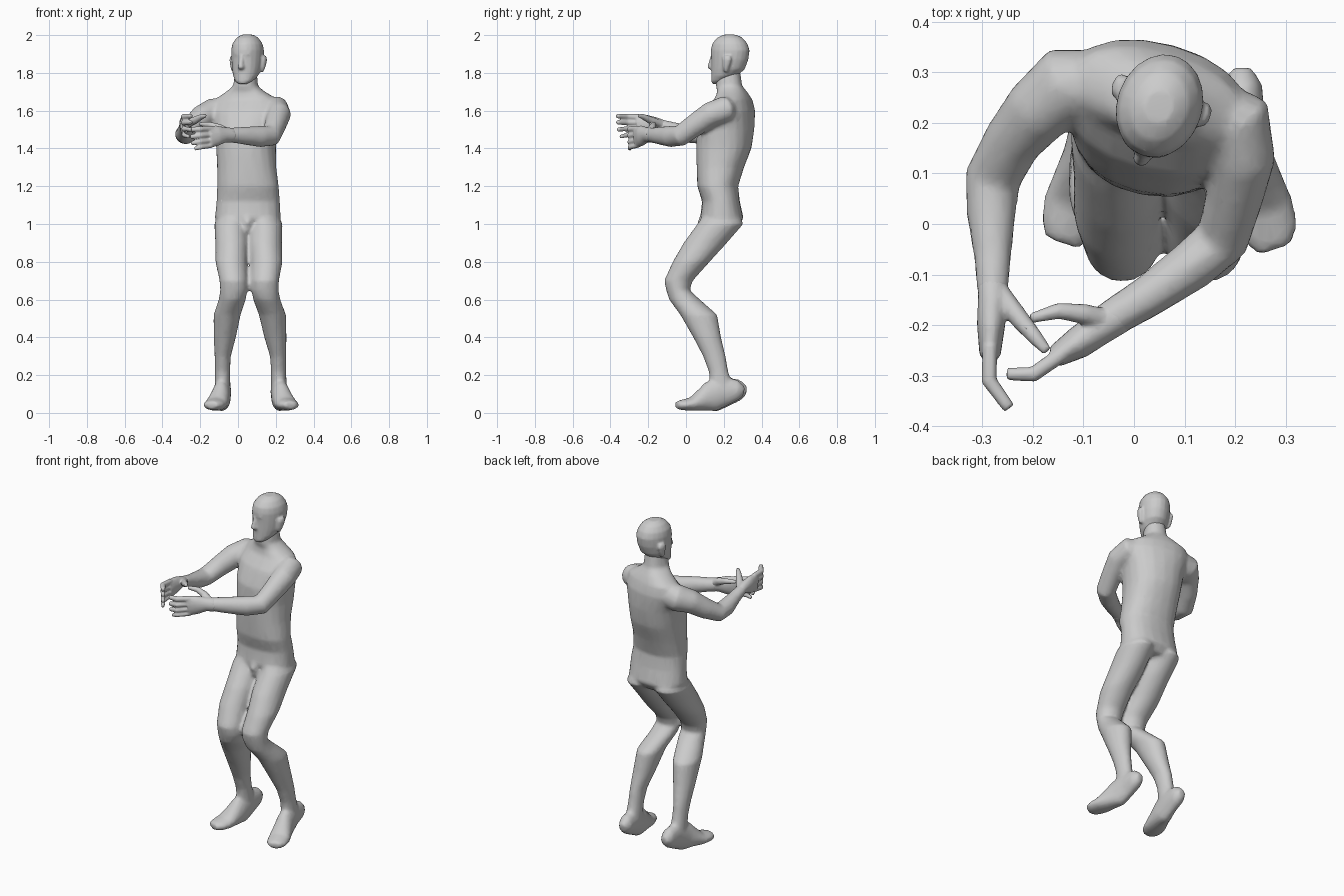
import bpy, bmesh, math
from mathutils import Vector

N = 20
Z = Vector((0, 0, 1))


def loft(bm, rows, yaw=None, square=1.0):
    """Closed tube through rows (x, y, z, half_width, half_depth[, yaw]).
    yaw given: level rings. yaw None: rings square to the path."""
    pts = [Vector(r[:3]) for r in rows]
    rings = []
    for i, r in enumerate(rows):
        if yaw is None:
            t = (pts[min(i + 1, len(pts) - 1)] - pts[max(i - 1, 0)]).normalized()
            u = t.cross(Z).normalized()
            v = u.cross(t)
        else:
            w = math.radians(r[5] if len(r) > 5 else yaw)
            u = Vector((math.cos(w), math.sin(w), 0))
            v = Z.cross(u)
        ring = []
        for k in range(N):
            c, s = math.cos(math.tau * k / N), math.sin(math.tau * k / N)
            c = math.copysign(abs(c) ** square, c)
            s = math.copysign(abs(s) ** square, s)
            ring.append(bm.verts.new(pts[i] + u * c * r[3] + v * s * r[4]))
        rings.append(ring)
    for a, b in zip(rings, rings[1:]):
        for k in range(N):
            bm.faces.new((a[k], a[(k + 1) % N], b[(k + 1) % N], b[k]))
    bm.faces.new(rings[0])
    bm.faces.new(rings[-1])


def fuse(name, bm, voxel, ratio):
    """Melt overlapping tubes into one smooth skin."""
    bmesh.ops.recalc_face_normals(bm, faces=bm.faces)
    me = bpy.data.meshes.new(name)
    bm.to_mesh(me)
    bm.free()
    ob = bpy.data.objects.new(name, me)
    bpy.context.collection.objects.link(ob)
    bpy.context.view_layer.objects.active = ob
    ob.select_set(True)
    m = ob.modifiers.new("skin", 'REMESH')
    m.mode = 'VOXEL'
    m.voxel_size = voxel
    m = ob.modifiers.new("soften", 'SMOOTH')
    m.factor = 0.5
    m.iterations = 4
    m = ob.modifiers.new("thin", 'DECIMATE')
    m.ratio = ratio
    for m in list(ob.modifiers):
        bpy.ops.object.modifier_apply(modifier=m.name)
    bpy.ops.object.shade_smooth()
    ob.select_set(False)


# torso and neck, shoulders twisted against the hips
body = bmesh.new()
loft(body, [
    (.052, .19, .98, .12, .08), (.052, .19, 1.03, .175, .115),
    (.054, .185, 1.12, .168, .10), (.053, .168, 1.20, .163, .108, -3),
    (.046, .182, 1.30, .157, .125, -6), (.043, .20, 1.40, .158, .145, -10),
    (.042, .21, 1.50, .168, .148, -14), (.045, .232, 1.60, .19, .125, -16),
    (.045, .25, 1.66, .17, .09, -16), (.04, .245, 1.70, .105, .075, -16),
    (.04, .228, 1.73, .064, .07, -17), (.042, .225, 1.79, .058, .064, -18),
    (.045, .23, 1.85, .05, .05, -19)], yaw=0, square=.88)
loft(body, [(.05, .12, 1.06, .03, .04), (.05, .10, 1.01, .03, .04),
            (.05, .10, .96, .018, .025)], yaw=0)

# legs and feet, given for one side and mirrored with a wider stance lower down
LEG = [(.125, .19, 1.06, .08, .09), (.146, .182, 1.0, .09, .122),
       (.145, .102, .90, .088, .115), (.152, .028, .80, .084, .098),
       (.143, -.04, .70, .074, .076), (.143, -.043, .65, .072, .062),
       (.152, -.008, .60, .072, .082), (.182, .067, .52, .072, .098),
       (.198, .112, .40, .059, .074), (.212, .15, .30, .043, .06),
       (.215, .172, .22, .040, .052), (.217, .19, .13, .042, .06)]
FOOT = [(.213, .308, .115, .022, .025), (.214, .275, .12, .04, .055),
        (.216, .20, .115, .044, .08), (.226, .13, .085, .05, .082),
        (.24, .08, .065, .056, .057), (.256, .03, .046, .062, .036),
        (.27, -.02, .042, .056, .028), (.28, -.05, .042, .036, .02)]


def other_side(rows):
    return [(.11 + .03 * max(0, 1 - r[2]) - r[0], r[1] + (.012 if rows is FOOT else 0),
             *r[2:]) for r in rows]


for leg, foot in ((LEG, FOOT), (other_side(LEG), other_side(FOOT))):
    loft(body, leg, yaw=0)
    loft(body, foot)

# arms
loft(body, [(-.06, .285, 1.60, .06, .07), (-.135, .275, 1.59, .078, .075),
            (-.19, .225, 1.565, .068, .066), (-.24, .165, 1.515, .058, .058),
            (-.28, .09, 1.47, .056, .05), (-.283, .02, 1.477, .049, .048),
            (-.28, -.06, 1.502, .038, .036), (-.28, -.14, 1.528, .031, .028)])
loft(body, [(.14, .245, 1.61, .05, .06), (.205, .205, 1.608, .07, .068),
            (.215, .13, 1.58, .065, .066), (.198, .05, 1.525, .057, .06),
            (.175, -.03, 1.467, .054, .056), (.115, -.082, 1.463, .05, .056),
            (.03, -.142, 1.468, .042, .047), (-.065, -.20, 1.472, .036, .036)])
fuse("body", body, .011, .4)

# head with nose, brow and ears, turned to one side
YAW = math.radians(-19)


def face(d, s, z, a, b):
    """Head-space point: d forward, s sideways."""
    return (.05 + s * math.cos(YAW) + d * math.sin(YAW),
            .232 + s * math.sin(YAW) - d * math.cos(YAW), z, a, b)


head = bmesh.new()
loft(head, [face(.075, 0, 1.742, .025, .022), face(.06, 0, 1.757, .047, .042),
            face(.03, 0, 1.785, .066, .07), face(.01, 0, 1.82, .077, .09),
            face(0, 0, 1.87, .083, .10), face(-.002, 0, 1.92, .085, .105),
            face(0, 0, 1.955, .078, .095), face(0, 0, 1.985, .058, .07),
            face(0, 0, 2.002, .03, .035)], yaw=-19)
loft(head, [face(.095, 0, 1.895, .009, .01), face(.105, 0, 1.845, .014, .016),
            face(.108, 0, 1.828, .018, .018), face(.098, 0, 1.818, .012, .012)], yaw=-19)
loft(head, [face(.075, 0, 1.885, .045, .02), face(.08, 0, 1.9, .05, .023),
            face(.075, 0, 1.915, .045, .02)], yaw=-19)
for s in (-1, 1):
    loft(head, [face(-.005, s * .08, 1.805, .008, .01), face(-.008, s * .085, 1.83, .012, .018),
                face(-.014, s * .09, 1.87, .013, .026),
                face(-.014, s * .09, 1.89, .009, .018)], yaw=-19)
fuse("head", head, .007, .4)


# hands: palm, four stacked fingers, thumb
def hand(name, palm, knuckle, mid, tip, heights, thumb):
    bm = bmesh.new()
    loft(bm, palm)
    for i, (z0, z1, reach) in enumerate(heights):
        k, m, t = Vector(knuckle), Vector(mid), Vector(tip)
        t = m + (t - m) * reach
        r = .0155 - .001 * i
        loft(bm, [(k.x, k.y, z0, r, r), (m.x, m.y, (z0 + z1) / 2, r, r),
                  (t.x, t.y, z1, r * .8, r * .8)])
    loft(bm, thumb)
    fuse(name, bm, .005, .3)


hand("left_hand",
     [(-.28, -.10, 1.515, .031, .027), (-.28, -.15, 1.53, .029, .032),
      (-.283, -.20, 1.528, .028, .05), (-.285, -.26, 1.522, .021, .056)],
     (-.285, -.24, 0), (-.287, -.31, 0), (-.247, -.365, 0),
     [(1.566, 1.572, 1), (1.537, 1.538, 1), (1.508, 1.50, .95), (1.48, 1.462, .7)],
     [(-.27, -.13, 1.528, .02, .02), (-.225, -.19, 1.55, .019, .02),
      (-.195, -.225, 1.567, .015, .015), (-.172, -.252, 1.575, .01, .01)])
hand("right_hand",
     [(-.03, -.18, 1.47, .037, .039), (-.07, -.207, 1.472, .034, .04),
      (-.11, -.235, 1.468, .032, .054), (-.155, -.262, 1.46, .022, .058)],
     (-.14, -.256, 0), (-.20, -.298, 0), (-.252, -.297, 0),
     [(1.505, 1.50, 1), (1.474, 1.462, 1), (1.443, 1.428, .95), (1.415, 1.398, .6)],
     [(-.055, -.19, 1.485, .022, .022), (-.10, -.178, 1.51, .02, .02),
      (-.15, -.172, 1.525, .016, .016), (-.205, -.187, 1.53, .01, .01)])
